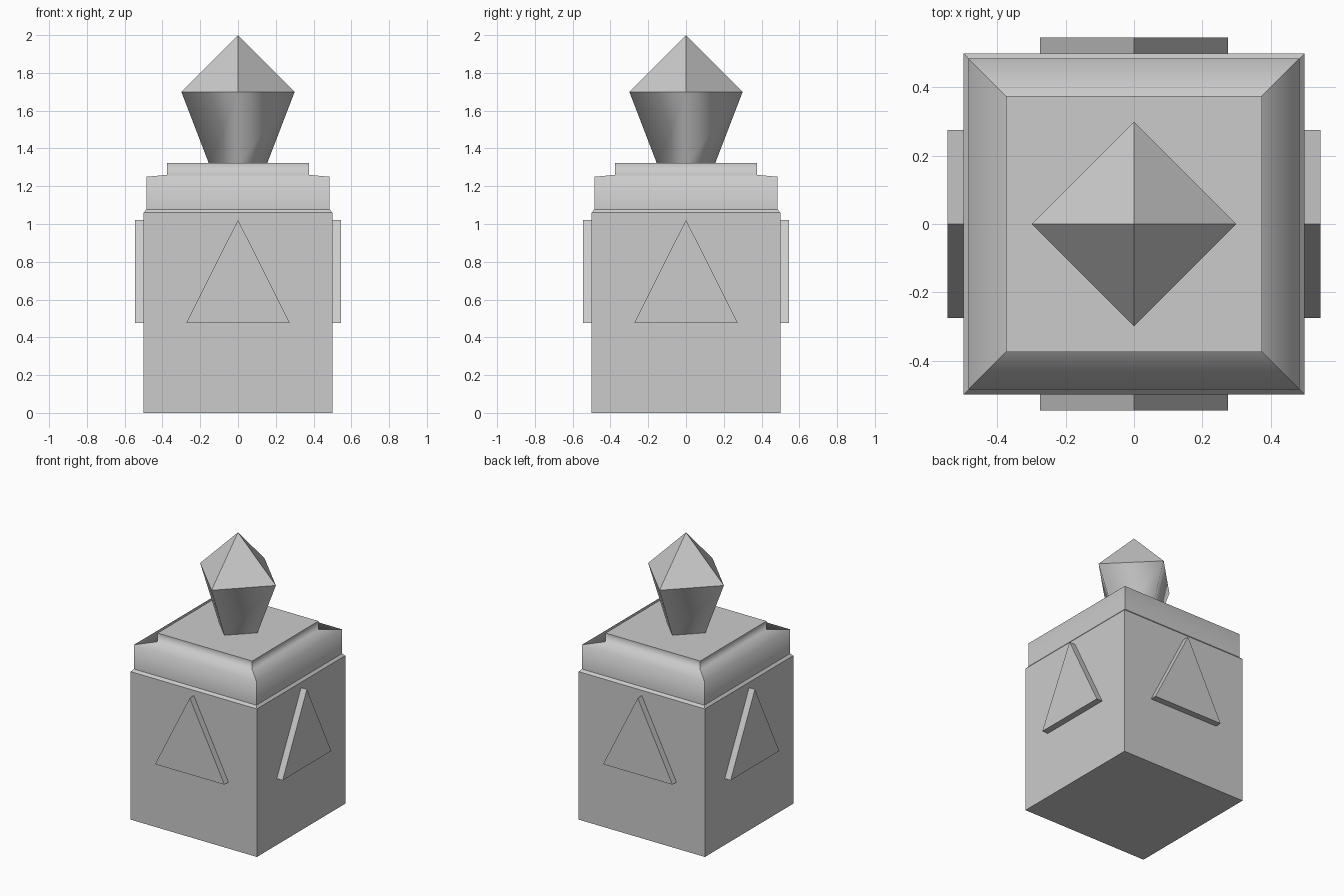
import bpy, bmesh
from math import cos, sin, pi, sqrt

if "Cube" in bpy.data.objects:
    bpy.data.objects.remove(bpy.data.objects["Cube"])


def lathe_square(name, profile, turn=0.0, smooth=(), sharp_mitres=True):
    """Stack four-sided rings (corner radius, height); 'smooth' lists smooth bands."""
    bm = bmesh.new()
    rings = []
    for r, z in profile:
        n = 4 if r > 0 else 1
        rings.append([bm.verts.new((r * cos(turn + i * pi / 2), r * sin(turn + i * pi / 2), z))
                      for i in range(n)])
    for b, (low, high) in enumerate(zip(rings, rings[1:])):
        for i in range(4):
            j = (i + 1) % 4
            top = [high[j], high[i]] if len(high) == 4 else [high[0]]
            bm.faces.new([low[i], low[j]] + top).smooth = b in smooth
    bm.faces.new(rings[0][::-1])
    if len(rings[-1]) == 4:
        bm.faces.new(rings[-1])
    # keep the mitred corners crisp
    for e in bm.edges:
        if sharp_mitres and abs(e.verts[0].co.z - e.verts[1].co.z) > 1e-5:
            e.smooth = False
    return finish(name, bm)


def finish(name, bm):
    bmesh.ops.recalc_face_normals(bm, faces=bm.faces)
    mesh = bpy.data.meshes.new(name)
    bm.to_mesh(mesh)
    bm.free()
    obj = bpy.data.objects.new(name, mesh)
    bpy.context.collection.objects.link(obj)
    return obj


def triangle_plate(name, angle):
    """Raised triangle on one side of the body."""
    bm = bmesh.new()
    outline = [(-0.275, 0.475), (0.275, 0.475), (0, 1.022)]
    face = bm.faces.new([bm.verts.new((x, -0.546, z)) for x, z in outline])
    out = bmesh.ops.extrude_face_region(bm, geom=[face])
    moved = [v for v in out["geom"] if isinstance(v, bmesh.types.BMVert)]
    bmesh.ops.translate(bm, verts=moved, vec=(0, 0.06, 0))
    finish(name, bm).rotation_euler.z = angle


# Main block with a small chamfer at its top edge
s = sqrt(2)
lathe_square("body", [(0.5 * s, 0), (0.5 * s, 1.06), (0.485 * s, 1.077)], pi / 4)

# Stepped lid: softly shaded moulding with crisp corners
lathe_square("lid", [(0.485 * s, 1.07), (0.485 * s, 1.25), (0.375 * s, 1.26), (0.375 * s, 1.322)],
             pi / 4, smooth=(0, 1, 2))

# Faceted finial: smooth tapered stem under a flat pyramid
finial = lathe_square("finial", [(0.152, 1.315), (0.3, 1.70), (0, 2.0)],
                      smooth=(0,), sharp_mitres=False)

# Triangle ornaments on all four sides
for k, side in enumerate(("front", "right", "back", "left")):
    triangle_plate(side + "_triangle", k * pi / 2)
